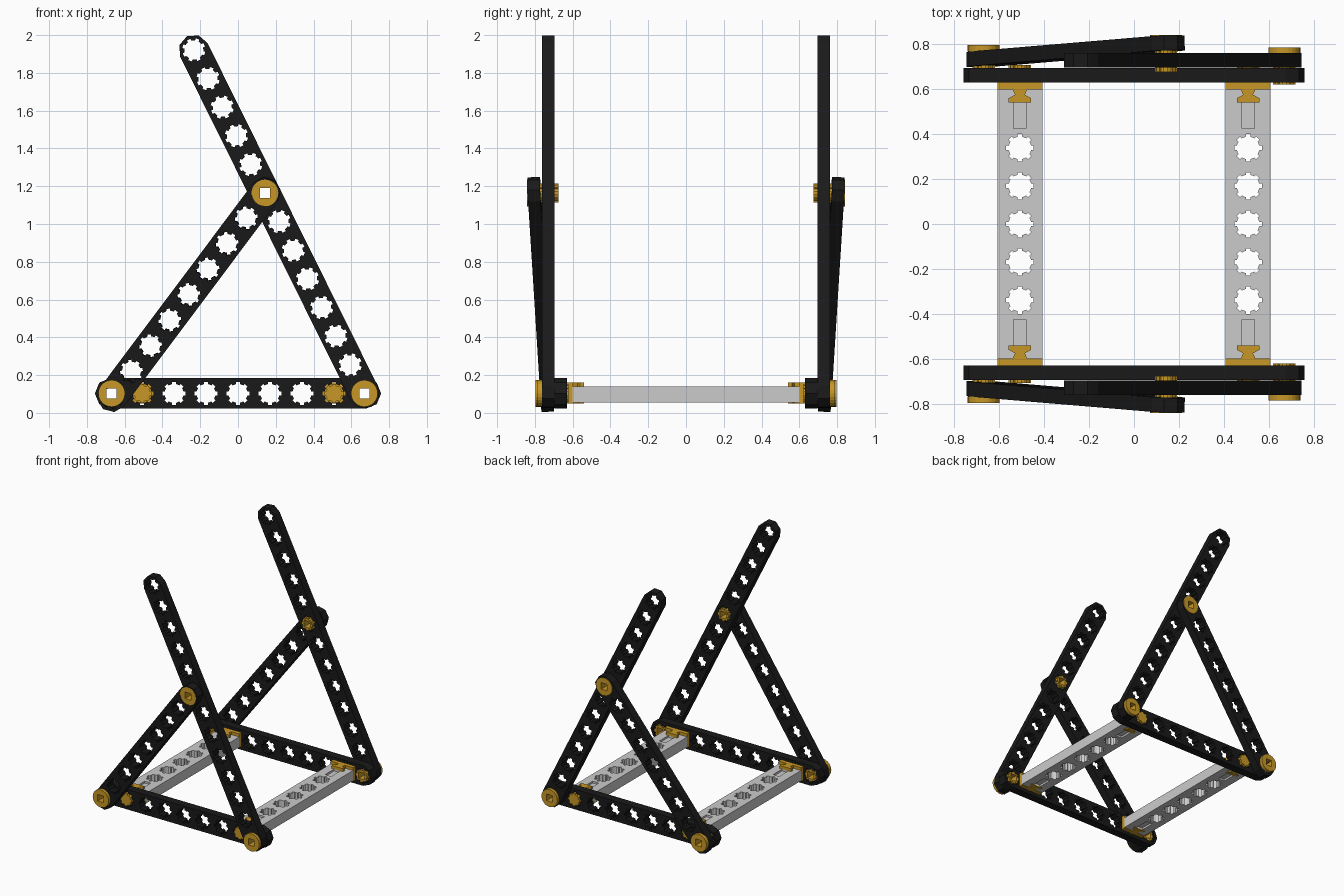
import bpy, bmesh
from math import sin, cos, pi
from mathutils import Matrix, Vector

if "Cube" in bpy.data.objects:
    bpy.data.objects.remove(bpy.data.objects["Cube"])

PITCH, HW, T = 0.1692, 0.081, 0.066
BASE_Z = 0.103


def material(name, rgb):
    m = bpy.data.materials.new(name)
    m.diffuse_color = (*rgb, 1)
    m.use_nodes = True
    m.node_tree.nodes["Principled BSDF"].inputs["Base Color"].default_value = m.diffuse_color
    return m


BLACK = material("black_plastic", (0.01, 0.01, 0.01))
GOLD = material("gold_plastic", (0.57, 0.31, 0.02))


# ---- profiles ----
def gear(cx=0, cy=0, r=0.05, R=0.061, w=0.01):
    """Round outline with eight square teeth."""
    pts = []
    for k in range(8):
        a = k * pi / 4
        for u, v in ((r, -w), (R, -w), (R, w), (r, w)):
            pts.append((cx + u * cos(a) - v * sin(a), cy + u * sin(a) + v * cos(a)))
    return pts


def circle(r, n):
    return [(r * cos(2 * pi * k / n), r * sin(2 * pi * k / n)) for k in range(n)]


def rect(hx, hy):
    return [(-hx, -hy), (hx, -hy), (hx, hy), (-hx, hy)]


def bar_outline(half):
    """Long bar with half-octagon ends."""
    right = [(half + HW * cos(a * pi / 4), HW * sin(a * pi / 4)) for a in range(-2, 3)]
    return right + [(-x, -y) for x, y in right]


# ---- filled profile extruded to a mesh ----
def plate(name, outlines, thick, mat, matrix):
    cu = bpy.data.curves.new(name, 'CURVE')
    cu.dimensions = '2D'
    cu.fill_mode = 'BOTH'
    cu.extrude = thick / 2
    for pts in outlines:
        sp = cu.splines.new('POLY')
        sp.points.add(len(pts) - 1)
        for p, (x, y) in zip(sp.points, pts):
            p.co = (x, y, 0, 1)
        sp.use_cyclic_u = True
    tmp = bpy.data.objects.new("tmp", cu)
    me = bpy.data.meshes.new_from_object(tmp)
    bpy.data.objects.remove(tmp)
    bm = bmesh.new()
    bm.from_mesh(me)
    bmesh.ops.remove_doubles(bm, verts=bm.verts, dist=1e-5)
    bmesh.ops.recalc_face_normals(bm, faces=bm.faces)
    for f in bm.faces:
        f.smooth = False
    bm.to_mesh(me)
    bm.free()
    me.materials.clear()
    if mat:
        me.materials.append(mat)
    ob = bpy.data.objects.new(name, me)
    bpy.context.collection.objects.link(ob)
    ob.matrix_world = matrix
    return ob


def frame(centre, direction):
    """Local x along direction, local z as close to world y as possible."""
    d = Vector(direction).normalized()
    y = Vector((0, 1, 0))
    n = (y - d * y.dot(d)).normalized()
    m = Matrix((d, n.cross(d), n)).transposed().to_4x4()
    m.translation = centre
    return m


def perforated_bar(name, count, centre, direction):
    half = (count - 1) * PITCH / 2
    holes = [gear(i * PITCH - half) for i in range(count)]
    return plate(name, [bar_outline(half)] + holes, T, BLACK, frame(centre, direction))


def bolt(name, x, z, y_out, s):
    """Round head with a toothed shank, square hole right through."""
    hole = rect(0.026, 0.026)
    plate(name + "_head", [circle(0.071, 24), hole], 0.028, GOLD,
          frame((x, s * (y_out - 0.014), z), (1, 0, 0)))
    plate(name + "_shank", [gear(0, 0, 0.042, 0.05), hole], 0.137, GOLD,
          frame((x, s * (y_out - 0.0965), z), (1, 0, 0)))


END = 4 * PITCH
LEAN = Vector((-0.905, 0, 1.823)).normalized()
foot = Vector((0.669, 0, BASE_Z))
mid = foot + LEAN * 6 * PITCH
joint = foot + LEAN * 7 * PITCH

# ---- two side frames ----
for s, side in ((-1, "front"), (1, "back")):
    perforated_bar(side + "_base_bar", 9, (0, s * 0.662, BASE_Z), (1, 0, 0))
    perforated_bar(side + "_leaning_bar", 13, (mid.x, s * 0.729, mid.z), LEAN)
    perforated_bar(side + "_brace_bar", 9, (-0.26, s * 0.769, 0.627), (0.812, s * 0.068, 1.084))
    bolt(side + "_left_bolt", -0.669, BASE_Z, 0.796, s)
    bolt(side + "_right_bolt", foot.x, BASE_Z, 0.786, s)
    bolt(side + "_joint_bolt", joint.x, joint.z, 0.841, s)

# ---- cross beams with end clips ----
half_clip = [(0.1, 0.63), (0.1, 0.598), (0.032, 0.598), (0.022, 0.575), (0.05, 0.56), (0.05, 0.54)]
clip = half_clip + [(-x, y) for x, y in reversed(half_clip)]

for x, label in ((-3 * PITCH, "left"), (3 * PITCH, "right")):
    at = Matrix.Translation((x, 0, BASE_Z - 0.006))
    holes = [gear(0, i * PITCH) for i in range(-2, 3)]
    beam = plate(label + "_cross_beam", [rect(0.1, 0.6)] + holes, 0.083, None, at)

    # shallow slots near both ends, top and bottom
    bm = bmesh.new()
    for sy in (-1, 1):
        for sz in (-1, 1):
            m = Matrix.Translation((x, sy * 0.4825, BASE_Z - 0.006 + sz * 0.0415))
            bmesh.ops.create_cube(bm, size=1, matrix=m @ Matrix.Diagonal((0.055, 0.115, 0.03, 1)))
    me = bpy.data.meshes.new("slot_cutter")
    bm.to_mesh(me)
    bm.free()
    cutter = bpy.data.objects.new("slot_cutter", me)
    cutter.hide_render = True
    bpy.context.collection.objects.link(cutter)
    mod = beam.modifiers.new("slots", 'BOOLEAN')
    mod.object = cutter
    mod.solver = 'EXACT'
    bpy.context.view_layer.update()
    cut = bpy.data.meshes.new_from_object(beam.evaluated_get(bpy.context.evaluated_depsgraph_get()))
    beam.modifiers.clear()
    beam.data = cut
    bpy.data.objects.remove(cutter)

    # clip and toothed peg through the base bar
    for s, side in ((-1, "front"), (1, "back")):
        pts = [(px, s * py) for px, py in clip]
        plate(f"{label}_{side}_clip", [pts], 0.112, GOLD, Matrix.Translation((x, 0, BASE_Z + 0.003)))
        plate(f"{label}_{side}_peg", [gear(0, 0, 0.042, 0.05)], 0.085, GOLD,
              frame((x, s * 0.6645, BASE_Z), (1, 0, 0)))
